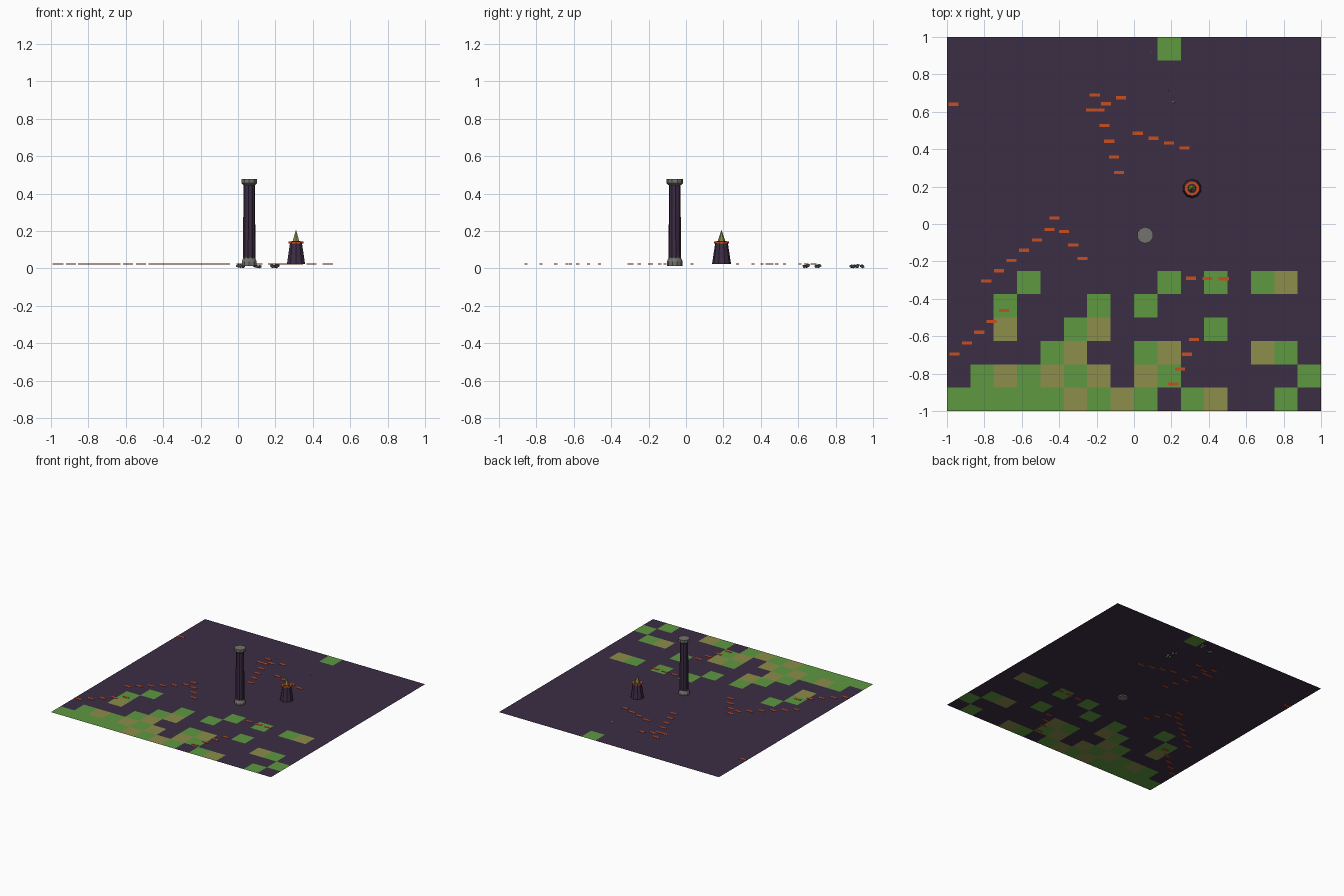
import bpy, bmesh, math, random
from mathutils import Vector

random.seed(4)
if "Cube" in bpy.data.objects:
    bpy.data.objects.remove(bpy.data.objects["Cube"])

GROUND = 0.022


def material(name, rgb):
    m = bpy.data.materials.new(name)
    m.use_nodes = True
    m.diffuse_color = (*rgb, 1)
    m.node_tree.nodes["Principled BSDF"].inputs["Base Color"].default_value = (*rgb, 1)
    return m


purple = material("dark purple", (0.046, 0.026, 0.06))
green = material("grass green", (0.112, 0.314, 0.051))
tan = material("dry olive", (0.262, 0.266, 0.069))
orange = material("ember orange", (0.58, 0.078, 0.014))
grey = material("stone grey", (0.17, 0.17, 0.155))


def finish(name, bm, *mats):
    mesh = bpy.data.meshes.new(name)
    bm.to_mesh(mesh)
    bm.free()
    for m in mats:
        mesh.materials.append(m)
    ob = bpy.data.objects.new(name, mesh)
    bpy.context.collection.objects.link(ob)
    return ob


def turned(name, x, y, profile, sides, mat, flute=0.0):
    """Faceted solid turned from (radius, height) pairs, closed at both ends."""
    bm = bmesh.new()
    rings = []
    for r, z in profile:
        ring = []
        for i in range(sides):
            a = math.tau * (i + 0.5) / sides
            rr = r - flute * (i % 2)
            ring.append(bm.verts.new((x + rr * math.cos(a), y + rr * math.sin(a), z)))
        rings.append(ring)
    for low, high in zip(rings, rings[1:]):
        for i in range(sides):
            j = (i + 1) % sides
            bm.faces.new((low[i], low[j], high[j], high[i]))
    bm.faces.new(rings[0][::-1])
    bm.faces.new(rings[-1])
    return finish(name, bm, mat)


# Ground: a sheet of square tiles, rows listed from the front edge
tile_rows = {
    0: "GGGGGTGTG.GT..G.",
    1: ".GTGTGT.TG.....G",
    2: "....GT..GT...TG.",
    3: "..T..GT....G....",
    4: "..G...G.G.......",
    5: "...G.....G.G.GT.",
    15: ".........G......",
}
bm = bmesh.new()
bmesh.ops.create_grid(bm, x_segments=16, y_segments=16, size=1)
for f in bm.faces:
    c = f.calc_center_median()
    row = tile_rows.get(int((c.y + 1) * 8), "." * 16)
    f.material_index = ".GT".index(row[int((c.x + 1) * 8)])
bmesh.ops.translate(bm, verts=bm.verts, vec=(0, 0, GROUND))
finish("ground", bm, purple, green, tan)

# Ember dashes: thin slabs laid in straight runs (start, end, count)
runs = [
    ((-0.425, 0.032), (-0.275, -0.185), 4),
    ((-0.452, -0.03), (-0.79, -0.305), 6),
    ((-0.695, -0.463), (-0.96, -0.695), 5),
    ((0.305, -0.29), (0.48, -0.293), 3),
    ((0.32, -0.617), (0.21, -0.855), 4),
    ((0.02, 0.485), (0.27, 0.406), 4),
    ((-0.185, 0.61), (-0.08, 0.275), 5),
    ((-0.23, 0.61), (-0.07, 0.675), 3),
    ((-0.21, 0.69), (-0.21, 0.69), 1),
    ((-0.965, 0.64), (-0.965, 0.64), 1),
]
bm = bmesh.new()
for start, end, count in runs:
    for i in range(count):
        p = Vector(start).lerp(Vector(end), i / max(count - 1, 1))
        vs = bmesh.ops.create_cube(bm, size=1)["verts"]
        bmesh.ops.scale(bm, verts=vs, vec=(0.054, 0.017, 0.005))
        bmesh.ops.translate(bm, verts=vs, vec=(p.x, p.y, GROUND))
finish("ember_dashes", bm, orange)

# Column: stone base, fluted shaft and stone capital
cx, cy = 0.06, -0.06
turned("column_base", cx, cy, [(0.042, 0.013), (0.042, 0.036), (0.033, 0.057)], 10, grey)
turned("column_shaft", cx, cy, [(0.034, 0.05), (0.031, 0.455)], 20, purple, 0.003)
turned("column_capital", cx, cy, [(0.034, 0.445), (0.044, 0.455), (0.044, 0.477)], 10, grey)

# Brazier: tapered body, glowing rim with a dark hollow, pointed flame
bx, by = 0.31, 0.19
turned("brazier_body", bx, by, [(0.051, GROUND), (0.034, 0.134)], 10, purple)
turned("brazier_rim", bx, by, [(0.041, 0.133), (0.041, 0.143)], 10, orange)
turned("brazier_hollow", bx, by, [(0.026, 0.142), (0.026, 0.145)], 10, purple)
turned("flame", bx, by, [(0.021, 0.143), (0.0005, 0.205)], 6, tan)


# Rubble: little heaps of chipped stones half sunk in the ground
def rubble(name, x, y, count, spread):
    bm = bmesh.new()
    for i in range(count):
        vs = bmesh.ops.create_icosphere(bm, subdivisions=1, radius=0.012)["verts"]
        for v in vs:
            v.co *= random.uniform(0.75, 1.2)
            v.co.z *= 0.8
        a = math.tau * i / count + random.random()
        bmesh.ops.translate(bm, verts=vs, vec=(
            x + spread * math.cos(a), y + 0.7 * spread * math.sin(a),
            random.uniform(0.014, 0.022)))
    low = min(v.co.z for v in bm.verts)
    bmesh.ops.translate(bm, verts=bm.verts, vec=(0, 0, -low))
    finish(name, bm, grey)


rubble("rubble_back_right", 0.013, 0.895, 3, 0.014)
rubble("rubble_back_middle", 0.105, 0.93, 4, 0.021)
rubble("rubble_left_far", 0.193, 0.705, 3, 0.016)
rubble("rubble_left_near", 0.202, 0.643, 3, 0.016)
